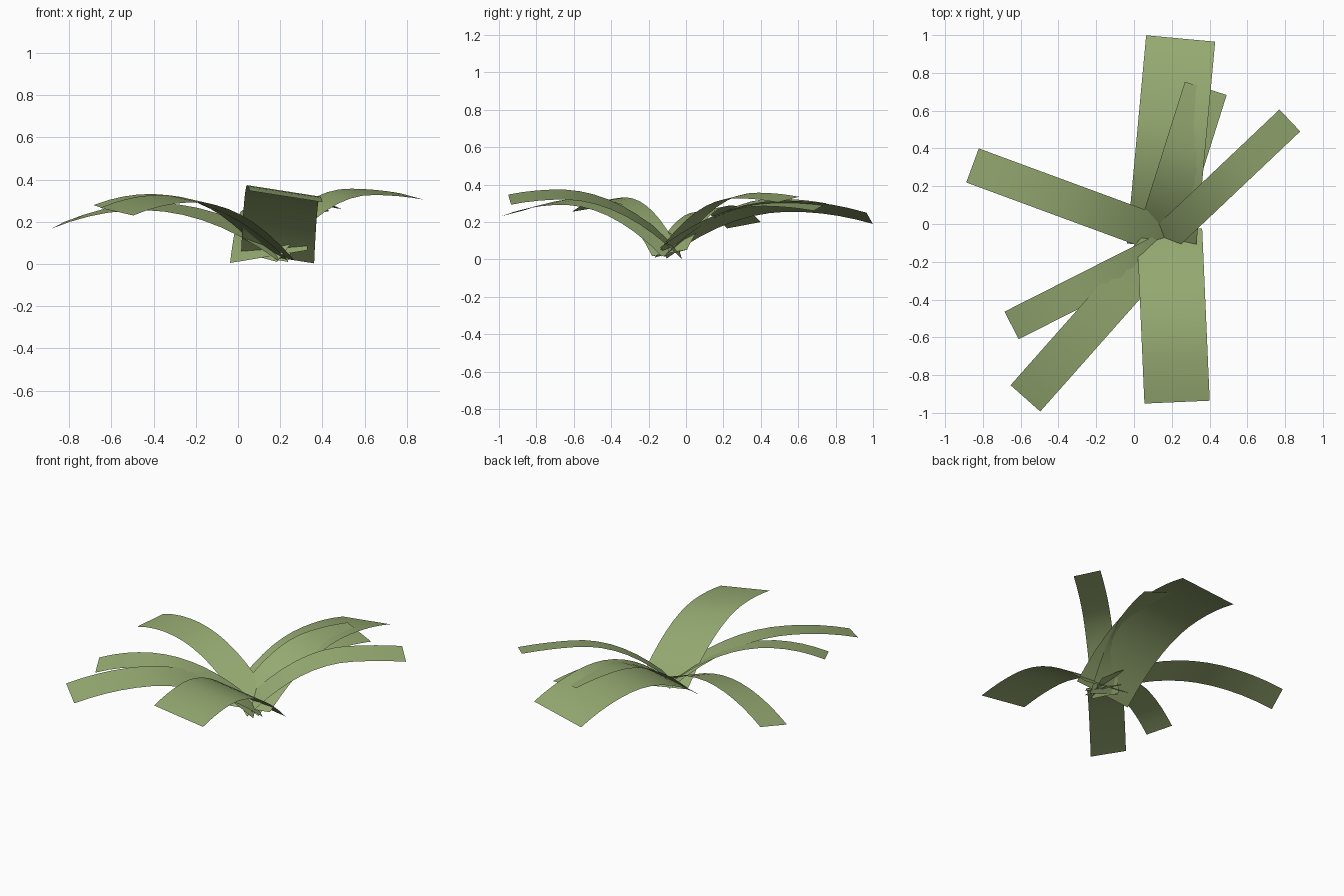
import bpy, bmesh
from mathutils import Vector

if "Cube" in bpy.data.objects:
    bpy.data.objects.remove(bpy.data.objects["Cube"])

green = bpy.data.materials.new("leaf green")
green.diffuse_color = (0.31, 0.41, 0.17, 1)
green.use_nodes = True
green.node_tree.nodes["Principled BSDF"].inputs["Base Color"].default_value = green.diffuse_color

SEGMENTS = 12


def leaf(name, base, tip, width, peak, peak_t, roll):
    """Thin strip arching from base to tip; roll is the height offset of its left edge."""
    base, tip = Vector(base), Vector(tip)
    along = (tip - base).to_2d().normalized()
    side = Vector((-along.y * width / 2, along.x * width / 2, roll))
    bm = bmesh.new()
    rows = []
    for i in range(SEGMENTS + 1):
        t = i / SEGMENTS
        p = base.lerp(tip, t)
        # rise to the peak, then droop to the tip
        if t < peak_t:
            p.z = peak - (peak - base.z) * (1 - t / peak_t) ** 2
        else:
            p.z = peak - (peak - tip.z) * ((t - peak_t) / (1 - peak_t)) ** 2
        rows.append((bm.verts.new(p + side), bm.verts.new(p - side)))
    for (a, b), (c, d) in zip(rows, rows[1:]):
        bm.faces.new((a, b, d, c)).smooth = True
    mesh = bpy.data.meshes.new(name)
    bm.to_mesh(mesh)
    bm.free()
    mesh.materials.append(green)
    obj = bpy.data.objects.new(name, mesh)
    bpy.context.collection.objects.link(obj)


# two broad leaves
leaf("broad_back_leaf", (0.145, -0.12, 0.035), (0.247, 0.982, 0.22), 0.367, 0.285, 0.6, -0.03)
leaf("broad_front_leaf", (0.188, -0.03, 0.03), (0.228, -0.943, 0.32), 0.346, 0.347, 0.7, -0.027)

# narrow leaves around the crown
leaf("back_leaf", (0.125, -0.09, 0.03), (0.38, 0.718, 0.28), 0.232, 0.305, 0.65, 0.02)
leaf("back_right_leaf", (0.13, -0.11, 0.025), (0.825, 0.548, 0.32), 0.16, 0.342, 0.65, 0.015)
leaf("left_leaf", (0.22, -0.086, 0.035), (-0.855, 0.31, 0.183), 0.192, 0.272, 0.6, -0.017)
leaf("front_left_leaf", (0.2, -0.108, 0.03), (-0.648, -0.537, 0.267), 0.164, 0.32, 0.68, -0.012)
leaf("front_left_low_leaf", (0.19, -0.06, 0.035), (-0.575, -0.923, 0.248), 0.21, 0.31, 0.62, -0.018)
